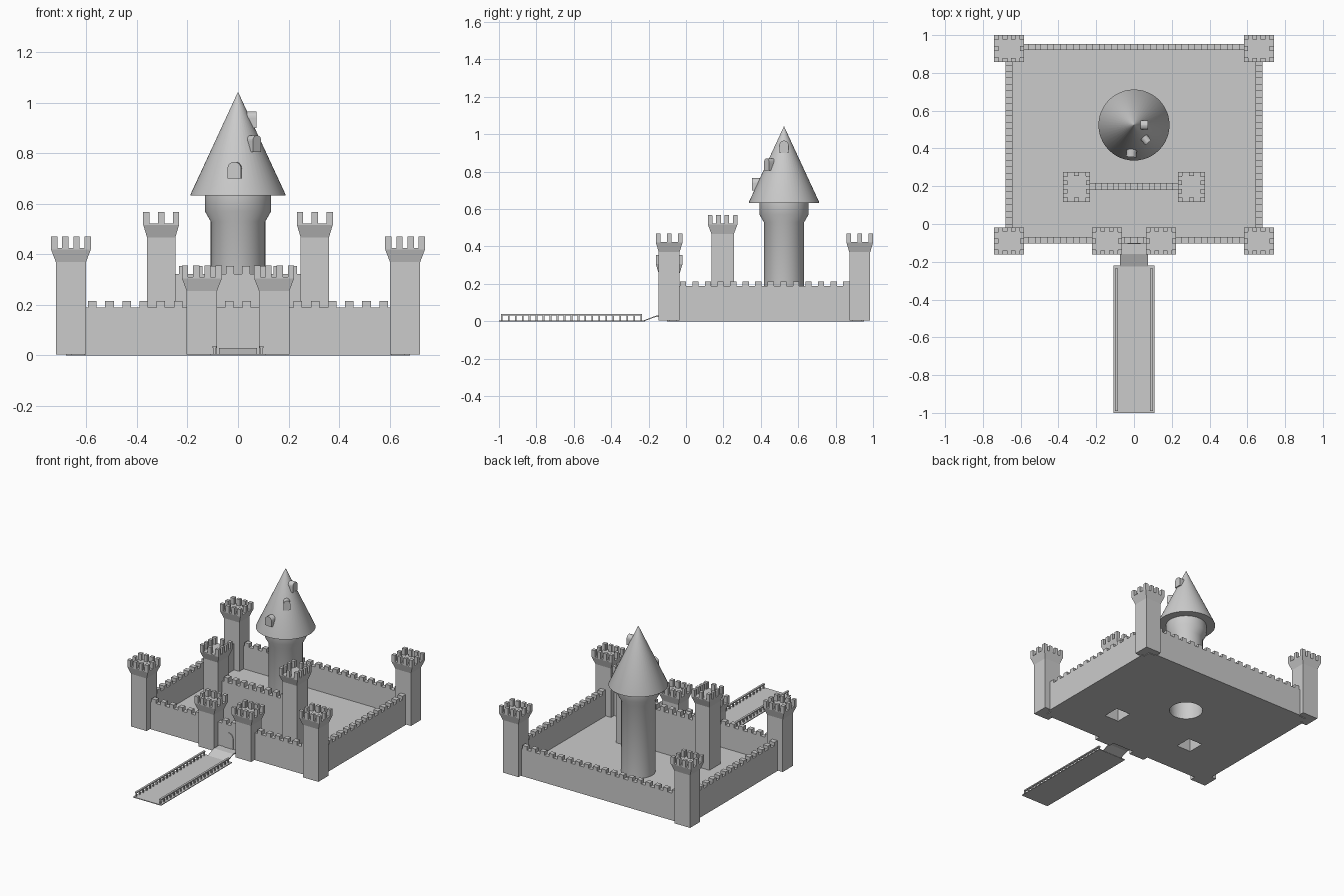
import bpy, bmesh, math
from mathutils import Matrix, Vector

if "Cube" in bpy.data.objects:
    bpy.data.objects.remove(bpy.data.objects["Cube"])

FLOOR = 0.03


def finish(name, bm, smooth=False):
    bmesh.ops.recalc_face_normals(bm, faces=bm.faces)
    me = bpy.data.meshes.new(name)
    bm.to_mesh(me)
    bm.free()
    ob = bpy.data.objects.new(name, me)
    bpy.context.collection.objects.link(ob)
    if smooth:
        bpy.ops.object.select_all(action='DESELECT')
        bpy.context.view_layer.objects.active = ob
        ob.select_set(True)
        bpy.ops.object.shade_smooth_by_angle(angle=math.radians(30))
    return ob


def box(bm, x0, x1, y0, y1, z0, z1):
    m = Matrix.Translation(((x0 + x1) / 2, (y0 + y1) / 2, (z0 + z1) / 2)) @ \
        Matrix.Diagonal((x1 - x0, y1 - y0, z1 - z0, 1))
    bmesh.ops.create_cube(bm, size=1, matrix=m)


def loft(bm, rings, cap_bottom=True, cap_top=True):
    loops = [[bm.verts.new(p) for p in r] for r in rings]
    n = len(loops[0])
    for a, b in zip(loops, loops[1:]):
        for i in range(n):
            j = (i + 1) % n
            bm.faces.new((a[i], a[j], b[j], b[i]))
    if cap_bottom:
        bm.faces.new(loops[0][::-1])
    if cap_top:
        bm.faces.new(loops[-1])


def tower(name, cx, cy, z0, top, turned=False, hollow=False):
    # shaft, flared head and battlements; top = height of the merlons
    bx, by, hx, hy = 0.06, 0.056, 0.079, 0.071
    nx, ny = 4, 3
    if turned:
        bx, by, hx, hy, nx, ny = by, bx, hy, hx, ny, nx
    deck = top - 0.045

    def ring(a, b, z):
        return [(cx + sx * a, cy + sy * b, z)
                for sx, sy in ((-1, -1), (1, -1), (1, 1), (-1, 1))]
    bm = bmesh.new()
    loft(bm, [ring(bx, by, z0), ring(bx, by, top - 0.1),
              ring(hx, hy, top - 0.05), ring(hx, hy, deck)], cap_bottom=not hollow)
    w, t = 0.025, 0.022
    for i in range(nx):
        x = cx - hx + i * (2 * hx - w) / (nx - 1)
        for y in (cy - hy, cy + hy - t):
            box(bm, x, x + w, y, y + t, deck, top)
    for i in range(ny):
        y = cy - hy + i * (2 * hy - w) / (ny - 1)
        for x in (cx - hx, cx + hx - t):
            if 0 < i < ny - 1:
                box(bm, x, x + t, y, y + w, deck, top)
            else:
                # short leg completing the corner merlon
                box(bm, x, x + t, y, y + w, deck, top - 0.0005)
    return finish(name, bm)


def wall(name, x0, x1, y0, y1, z, top, n):
    bm = bmesh.new()
    box(bm, x0, x1, y0, y1, 0, z)
    along_x = x1 - x0 > y1 - y0
    a, b = (x0, x1) if along_x else (y0, y1)
    step = (b - a) / n
    for i in range(n):
        s = a + (i + 0.25) * step
        e = s + step / 2
        if along_x:
            box(bm, s, e, y0, y1, z, top)
        else:
            box(bm, x0, x1, s, e, z, top)
    return finish(name, bm)


def arch(name, w, h, depth, matrix):
    # round-headed prism: width on x, depth on y, foot at z = 0
    r = w / 2
    pts = [(-r, 0), (r, 0)] + [(r * math.cos(t), h - r + r * math.sin(t))
                               for t in [i * math.pi / 10 for i in range(11)]]
    bm = bmesh.new()
    loft(bm, [[matrix @ Vector((x, y, z)) for x, z in pts] for y in (0, depth)])
    return finish(name, bm)


def lathe(name, cy, profile, n=48, cap_bottom=False, cap_top=False):
    bm = bmesh.new()
    loft(bm, [[(r * math.cos(2 * math.pi * i / n), cy + r * math.sin(2 * math.pi * i / n), z)
               for i in range(n)] for r, z in profile], cap_bottom, cap_top)
    bmesh.ops.remove_doubles(bm, verts=bm.verts, dist=1e-5)
    return finish(name, bm, True)


# courtyard slab, pierced under the hollow keep and inner towers
KY, IX, IY = 0.524, 0.304, 0.196
bm = bmesh.new()
box(bm, -0.66, 0.66, -0.09, 0.94, 0.0, FLOOR)
slab = finish("courtyard_floor", bm)
bm = bmesh.new()
for s in (-1, 1):
    box(bm, s * IX - 0.055, s * IX + 0.055, IY - 0.059, IY + 0.059, -0.1, 0.1)
bmesh.ops.create_cone(bm, cap_ends=True, segments=48, radius1=0.107, radius2=0.107,
                      depth=0.2, matrix=Matrix.Translation((0, KY, 0)))
cutter = finish("floor_cutter", bm)
cutter.hide_render = True
mod = slab.modifiers.new("holes", 'BOOLEAN')
mod.object = cutter
mod.solver = 'EXACT'
bpy.context.view_layer.objects.active = slab
bpy.ops.object.modifier_apply(modifier=mod.name)
bpy.data.objects.remove(cutter)

# curtain walls
wall("front_wall", -0.61, 0.61, -0.102, -0.069, 0.19, 0.215, 18)
wall("back_wall", -0.61, 0.61, 0.92, 0.952, 0.19, 0.215, 18)
for s, side in ((-1, "left"), (1, "right")):
    x0, x1 = sorted((s * 0.68, s * 0.642))
    wall(side + "_wall", x0, x1, -0.05, 0.89, 0.188, 0.212, 14)
    # towers
    tower(side + "_front_tower", s * 0.661, -0.09, 0.004, 0.47)
    tower(side + "_back_tower", s * 0.661, 0.929, 0.004, 0.47)
    tower(side + "_gate_tower", s * 0.143, -0.09, 0.004, 0.355)
    tower(side + "_inner_tower", s * IX, IY, 0.01, 0.567, True, True)
wall("inner_wall", -0.25, 0.25, 0.18, 0.217, 0.322, 0.354, 8)

# gate door
arch("gate_door", 0.07, 0.11, 0.01, Matrix.Translation((0, -0.106, 0.028)))

# round keep with overhanging drum and pointed roof
lathe("keep", KY, [(0.108, 0.005), (0.108, 0.53), (0.131, 0.57), (0.131, 0.637)])
lathe("keep_roof", KY, [(0.188, 0.633), (0.188, 0.637), (0.0005, 1.042)],
      cap_bottom=True, cap_top=True)

# roof dormers: direction angle, outer radius, foot height, width
for i, (ang, r, z, w) in enumerate(((-95, 0.17, 0.70, 0.054), (-51, 0.12, 0.805, 0.042),
                                    (0, 0.073, 0.90, 0.05))):
    m = Matrix.Translation((0, KY, z)) @ Matrix.Rotation(math.radians(ang + 90), 4, 'Z') @ \
        Matrix.Translation((0, -r, 0))
    arch("roof_dormer_%d" % (i + 1), w, 0.066, 0.05, m)

# bridge deck and railings
bm = bmesh.new()
box(bm, -0.108, 0.108, -1.0, -0.22, 0.0, 0.005)
finish("bridge_deck", bm)
for s, side in ((-1, "left"), (1, "right")):
    bm = bmesh.new()
    x0, x1 = sorted((s * 0.086, s * 0.1))
    box(bm, x0, x1, -0.99, -0.235, 0.03, 0.038)
    for i in range(21):
        y = -0.99 + i * 0.0373
        box(bm, x0 + 0.003, x1 - 0.003, y, y + 0.009, 0.005, 0.03)
    finish(side + "_bridge_railing", bm)

# drawbridge ramp
bm = bmesh.new()
prof = [(-0.225, 0.0), (-0.16, 0.024), (-0.1, 0.024), (-0.1, 0.03), (-0.16, 0.03), (-0.225, 0.005)]
loft(bm, [[(x, y, z) for y, z in prof] for x in (-0.075, 0.075)])
finish("drawbridge", bm)
